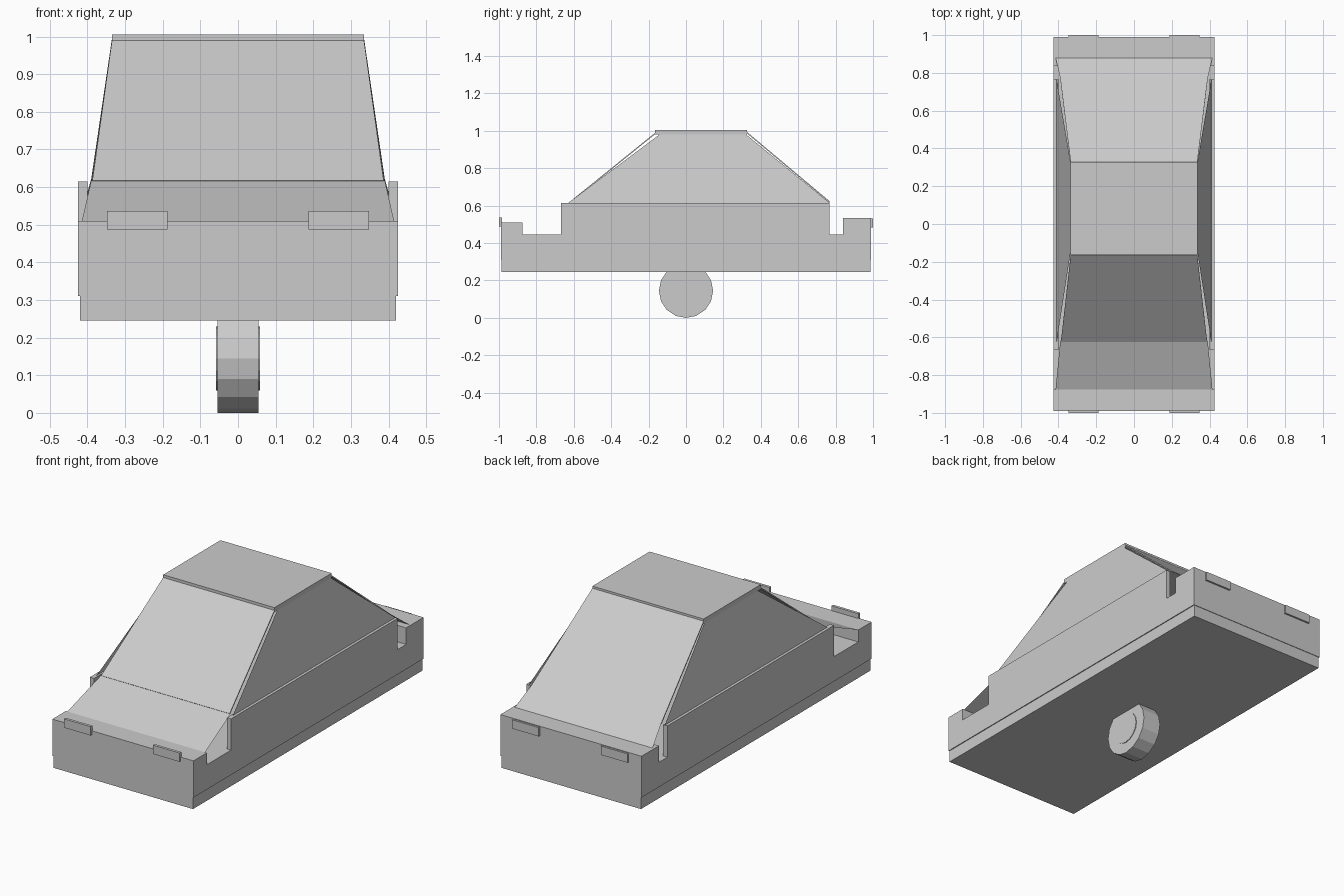
import bpy, bmesh, math

if "Cube" in bpy.data.objects:
    bpy.data.objects.remove(bpy.data.objects["Cube"])

grey = bpy.data.materials.new("plain_grey")
grey.diffuse_color = (0.6, 0.6, 0.6, 1)
grey.use_nodes = True
grey.node_tree.nodes["Principled BSDF"].inputs["Base Color"].default_value = grey.diffuse_color


def finish(name, bm):
    bmesh.ops.recalc_face_normals(bm, faces=bm.faces)
    mesh = bpy.data.meshes.new(name)
    bm.to_mesh(mesh)
    bm.free()
    mesh.materials.append(grey)
    obj = bpy.data.objects.new(name, mesh)
    bpy.context.collection.objects.link(obj)
    return obj


def box(name, x, y, z):
    bm = bmesh.new()
    bmesh.ops.create_cube(bm, size=1)
    for v in bm.verts:
        v.co = [r[0] + (c + 0.5) * (r[1] - r[0]) for r, c in zip((x, y, z), v.co)]
    return finish(name, bm)


def extrude_profile(name, points, half_width):
    """Closed y/z outline pulled across the full width."""
    bm = bmesh.new()
    face = bm.faces.new([bm.verts.new((-half_width, y, z)) for y, z in points])
    out = bmesh.ops.extrude_face_region(bm, geom=[face])
    for v in out["geom"]:
        if isinstance(v, bmesh.types.BMVert):
            v.co.x = half_width
    return finish(name, bm)


def sheet(name, rows, thickness=0.0):
    """Strip of panels from rows of (half width, y, z), listed bottom to top."""
    bm = bmesh.new()
    pairs = [[bm.verts.new((s * w, y, z)) for s in (-1, 1)] for w, y, z in rows]
    for a, b in zip(pairs, pairs[1:]):
        bm.faces.new((a[0], a[1], b[1], b[0]))
    obj = finish(name, bm)
    if obj.data.polygons[0].normal.z < 0:
        obj.data.flip_normals()
    if thickness:
        mod = obj.modifiers.new("thickness", "SOLIDIFY")
        mod.thickness = thickness
        mod.offset = -1
    return obj


# Body shell with a low deck between raised nose and tail
extrude_profile("body", [(-0.99, 0.31), (0.99, 0.31), (0.99, 0.535), (0.84, 0.535),
                         (0.84, 0.445), (-0.875, 0.445), (-0.875, 0.51), (-0.99, 0.51)], 0.425)
box("underbody", (-0.42, 0.42), (-0.987, 0.987), (0.245, 0.31))

# Sloping sheets and roof
sheet("hood", [(0.415, -0.875, 0.51), (0.39, -0.618, 0.618)])
sheet("windshield", [(0.387, -0.625, 0.618), (0.335, -0.165, 0.99)], 0.006)
sheet("rear_window", [(0.39, 0.77, 0.622), (0.335, 0.325, 0.995)], 0.006)
sheet("trunk", [(0.415, 0.88, 0.535), (0.39, 0.77, 0.622)])
box("roof", (-0.335, 0.335), (-0.165, 0.327), (0.98, 1.005))

# Doors, side windows, lights and hub caps on both sides
for side, s in (("left", -1), ("right", 1)):
    box(f"{side}_door", sorted((s * 0.40, s * 0.425)), (-0.667, 0.767), (0.445, 0.615))

    bm = bmesh.new()
    corners = [(0.41, -0.63, 0.615), (0.41, 0.768, 0.615), (0.335, 0.322, 0.98), (0.335, -0.142, 0.98)]
    bm.faces.new([bm.verts.new((s * x, y, z)) for x, y, z in corners])
    window = finish(f"{side}_window", bm)
    if window.data.polygons[0].normal.x * s < 0:
        window.data.flip_normals()

    lamp_x = sorted((s * 0.187, s * 0.348))
    box(f"{side}_headlight", lamp_x, (-1.0, -0.985), (0.488, 0.536))
    box(f"{side}_taillight", lamp_x, (0.985, 1.0), (0.483, 0.531))


# Single centre wheel with thin hub discs
def disc(name, radius, half_width, sides):
    bpy.ops.mesh.primitive_cylinder_add(vertices=sides, radius=radius, depth=2 * half_width,
                                        location=(0, 0, 0.145), rotation=(0, math.pi / 2, 0))
    obj = bpy.context.object
    obj.name = name
    obj.data.materials.append(grey)


disc("wheel", 0.145, 0.054, 16)
disc("hub_caps", 0.085, 0.058, 16)
